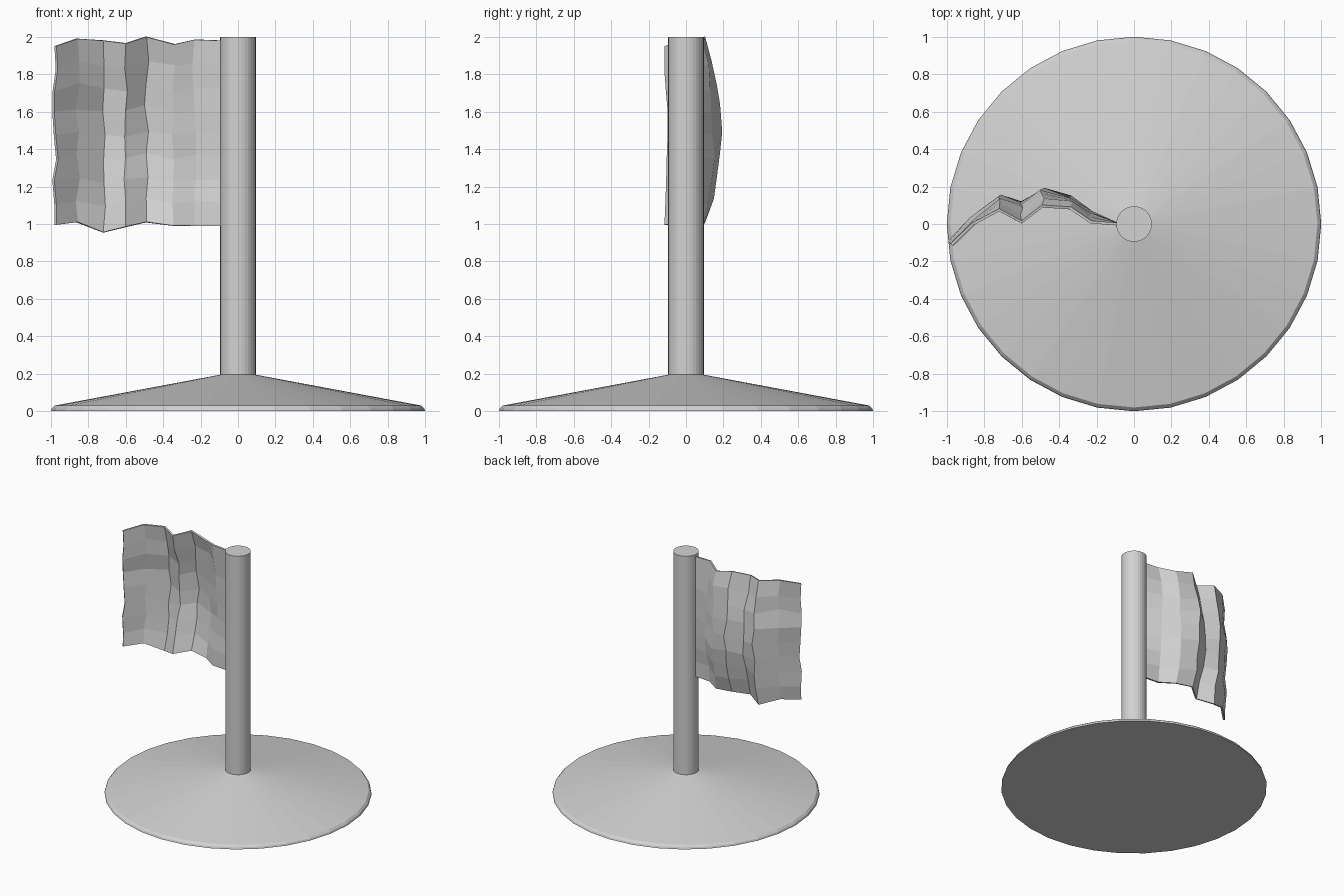
import bpy
import bmesh
import math
import random

random.seed(4)
cube = bpy.data.objects.get("Cube")
if cube:
    bpy.data.objects.remove(cube, do_unlink=True)

grey = bpy.data.materials.new("plain_grey")
grey.use_nodes = True
grey.diffuse_color = (0.65, 0.65, 0.65, 1)
grey.node_tree.nodes["Principled BSDF"].inputs["Base Color"].default_value = grey.diffuse_color


def finish(bm, name):
    """Turn a bmesh into a grey, flat-shaded object."""
    bmesh.ops.recalc_face_normals(bm, faces=bm.faces)
    mesh = bpy.data.meshes.new(name)
    bm.to_mesh(mesh)
    bm.free()
    mesh.materials.append(grey)
    obj = bpy.data.objects.new(name, mesh)
    bpy.context.collection.objects.link(obj)
    return obj


def lathe(name, profile, sides=32):
    """Stack rings of (radius, height), capped at both ends."""
    bm = bmesh.new()
    rings = []
    for radius, z in profile:
        angles = [math.tau * i / sides for i in range(sides)]
        rings.append([bm.verts.new((radius * math.cos(a), radius * math.sin(a), z)) for a in angles])
    for low, high in zip(rings, rings[1:]):
        for i in range(sides):
            j = (i + 1) % sides
            bm.faces.new((low[i], low[j], high[j], high[i]))
    bm.faces.new(rings[0])
    bm.faces.new(rings[-1])
    return finish(bm, name)


# Shallow conical foot and round pole
lathe("base", [(1, 0), (0.995, 0.015), (0.98, 0.03), (0.095, 0.195)])
lathe("pole", [(0.095, 0.18), (0.095, 2)])

# Rippled cloth: each column is (x, edge depth, middle depth, bottom z, top z)
columns = [
    (-0.09, 0, 0, 0.99, 1.98),
    (-0.23, 0.01, 0.06, 0.99, 1.985),
    (-0.34, 0.085, 0.14, 0.99, 1.96),
    (-0.49, 0.095, 0.19, 1.01, 2),
    (-0.6, 0.01, 0.11, 0.985, 1.965),
    (-0.72, 0.075, 0.14, 0.955, 1.98),
    (-0.86, 0, 0.02, 1.01, 1.99),
    (-0.975, -0.11, -0.1, 0.995, 1.95),
]
rows = 8
bm = bmesh.new()
grid = []
for c, (x, edge, middle, bottom, top) in enumerate(columns):
    line = []
    for r in range(rows + 1):
        t = r / rows
        loose = 0.012 if c and 0 < r < rows else 0
        y = edge + (middle - edge) * math.sin(math.pi * t)
        z = bottom + (top - bottom) * t
        line.append(bm.verts.new((
            x + random.uniform(-loose, loose),
            y + random.uniform(-loose, loose),
            z + random.uniform(-loose, loose))))
    grid.append(line)
for a, b in zip(grid, grid[1:]):
    for r in range(rows):
        bm.faces.new((a[r], b[r], b[r + 1], a[r + 1]))
flag = finish(bm, "flag_cloth")
solid = flag.modifiers.new("cloth_thickness", "SOLIDIFY")
solid.thickness = 0.015
solid.offset = 0
